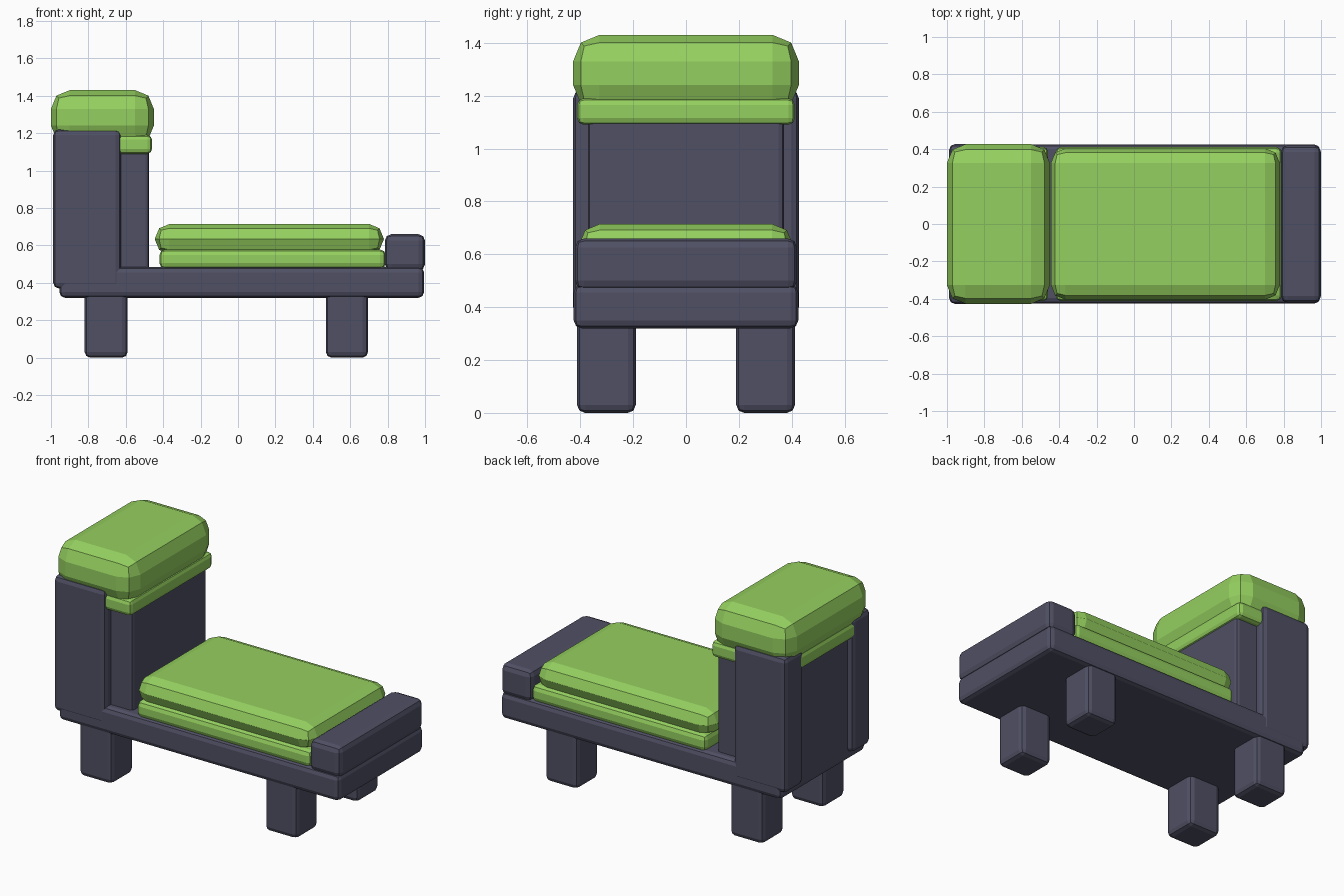
import bpy
import bmesh

cube = bpy.data.objects.get("Cube")
if cube:
    bpy.data.objects.remove(cube, do_unlink=True)


def make_material(name, rgb):
    mat = bpy.data.materials.new(name)
    mat.use_nodes = True
    mat.diffuse_color = (*rgb, 1)
    mat.node_tree.nodes["Principled BSDF"].inputs["Base Color"].default_value = (*rgb, 1)
    return mat


frame = make_material("slate frame", (0.08, 0.08, 0.13))
fabric = make_material("green fabric", (0.30, 0.63, 0.115))


def soft_box(name, x, y, z, mat, bevel):
    """Box spanning the given ranges, with faceted two-step bevels."""
    mesh = bpy.data.meshes.new(name)
    bm = bmesh.new()
    bmesh.ops.create_cube(bm, size=1)
    for v in bm.verts:
        for i, (low, high) in enumerate((x, y, z)):
            v.co[i] = high if v.co[i] > 0 else low
    bm.to_mesh(mesh)
    bm.free()
    mesh.materials.append(mat)
    obj = bpy.data.objects.new(name, mesh)
    bpy.context.collection.objects.link(obj)
    mod = obj.modifiers.new("Bevel", "BEVEL")
    mod.width = bevel
    mod.segments = 2
    return obj


def both_sides(name, x, y, z, mat, bevel):
    """The same box on the front and back sides."""
    soft_box("front_" + name, x, (-y[1], -y[0]), z, mat, bevel)
    soft_box("back_" + name, x, y, z, mat, bevel)


# Platform, foot bar and legs
soft_box("platform", (-0.955, 0.995), (-0.425, 0.425), (0.32, 0.485), frame, 0.03)
soft_box("foot_bar", (0.785, 1.0), (-0.42, 0.42), (0.465, 0.66), frame, 0.035)
both_sides("head_leg", (-0.82, -0.59), (0.19, 0.412), (0, 0.4), frame, 0.03)
both_sides("foot_leg", (0.47, 0.695), (0.19, 0.412), (0, 0.4), frame, 0.03)

# Headboard: central panel held between two posts
soft_box("headboard_panel", (-0.955, -0.475), (-0.37, 0.37), (0.4, 1.15), frame, 0.02)
both_sides("headboard_post", (-0.988, -0.625), (0.24, 0.427), (0.37, 1.22), frame, 0.03)

# Headboard cushions
soft_box("headboard_pad", (-0.985, -0.46), (-0.412, 0.412), (1.09, 1.19), fabric, 0.025)
soft_box("headboard_cushion", (-1.0, -0.45), (-0.427, 0.427), (1.14, 1.43), fabric, 0.1)

# Seat cushions
soft_box("seat_pad", (-0.42, 0.79), (-0.412, 0.412), (0.475, 0.578), fabric, 0.03)
soft_box("seat_cushion", (-0.445, 0.78), (-0.405, 0.405), (0.553, 0.715), fabric, 0.08)
